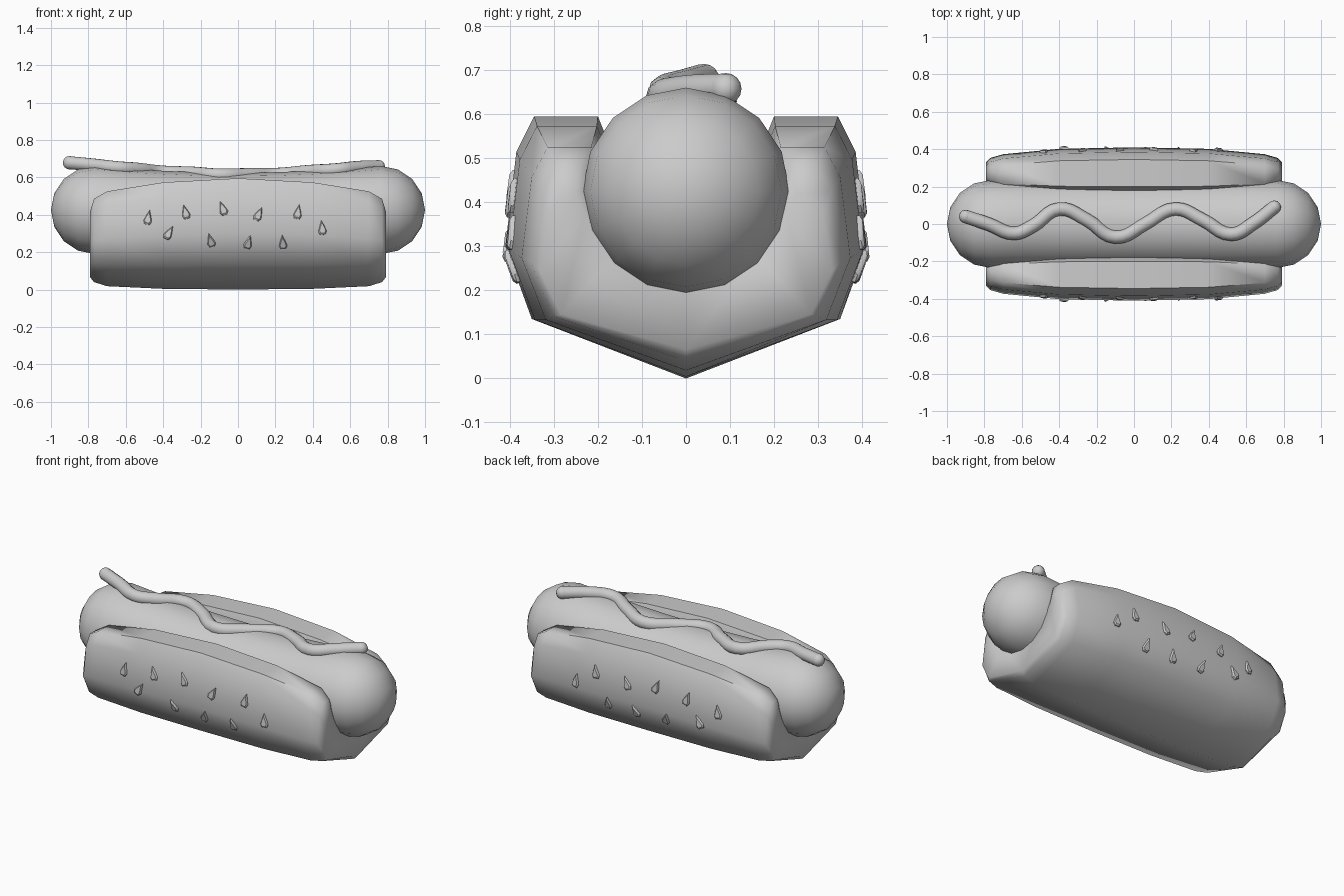
import bpy, bmesh, math
from mathutils import Vector, Matrix
from mathutils.bvhtree import BVHTree

cube = bpy.data.objects.get("Cube")
if cube:
    bpy.data.objects.remove(cube)

grey = bpy.data.materials.new("plain_grey")
grey.use_nodes = True
grey.diffuse_color = (0.6, 0.6, 0.6, 1)
grey.node_tree.nodes["Principled BSDF"].inputs["Base Color"].default_value = (0.6, 0.6, 0.6, 1)


def finish(bm, name, angle=40):
    bmesh.ops.recalc_face_normals(bm, faces=bm.faces)
    mesh = bpy.data.meshes.new(name)
    bm.to_mesh(mesh)
    mesh.materials.append(grey)
    obj = bpy.data.objects.new(name, mesh)
    bpy.context.collection.objects.link(obj)
    bpy.ops.object.select_all(action="DESELECT")
    bpy.context.view_layer.objects.active = obj
    obj.select_set(True)
    bpy.ops.object.shade_smooth_by_angle(angle=math.radians(angle))
    return obj


def bridge(bm, rings):
    for a, b in zip(rings, rings[1:]):
        n = len(a)
        for i in range(n):
            bm.faces.new((a[i], a[(i + 1) % n], b[(i + 1) % n], b[i]))


# Sausage: sagging tube with domed ends
R, HALF, SIDES = 0.235, 0.765, 16
stations = [(-HALF - R * math.cos(a), R * math.sin(a))
            for a in (math.radians(d) for d in (22.5, 45, 67.5))]
stations += [(HALF * i / 4, R) for i in range(-4, 5)]
stations += [(-x, r) for x, r in reversed(stations[:3])]
bm = bmesh.new()
rings = []
for x, r in stations:
    zc = 0.425 - 0.035 * max(0, 1 - (x / HALF) ** 2)
    rings.append([bm.verts.new((x, r * math.sin(k * math.tau / SIDES),
                                zc + r * math.cos(k * math.tau / SIDES))) for k in range(SIDES)])
bridge(bm, rings)
for ring, side in ((rings[0], -1), (rings[-1], 1)):
    tip = bm.verts.new((side, 0, 0.425))
    for i in range(SIDES):
        bm.faces.new((ring[i], ring[(i + 1) % SIDES], tip))
finish(bm, "sausage", 50)

# Bun: V-bottomed trough, tapering towards both ends
OUTER = [(0.35, 0.135), (0.41, 0.30), (0.385, 0.515), (0.345, 0.595)]
TAPER = [(0, 1, 0, 0.595, 0.18), (0.4, 0.98, 0.004, 0.573, 0.182),
         (0.7, 0.91, 0.018, 0.525, 0.195), (0.77, 0.86, 0.04, 0.485, 0.22),
         (0.79, 0.81, 0.065, 0.42, 0.23)]
bm = bmesh.new()
rings = []
for x, wide, low, top, lip in [(-t[0], *t[1:]) for t in TAPER[:0:-1]] + TAPER:
    half = [(y * wide, low + z * (top - low) / 0.595) for y, z in OUTER]
    half += [(lip + 0.02, top), (lip, top - 0.05), (0.16, 0.28)]
    section = [(0, low)] + half + [(0, 0.21)] + [(-y, z) for y, z in reversed(half)]
    rings.append([bm.verts.new((x, y, z)) for y, z in section])
bridge(bm, rings)
for ring in (rings[0], rings[-1]):
    n = len(ring)
    for i in range(n // 2 - 1):  # end caps, strips between outer and inner sides
        if i < 3:
            for s in (1, -1):
                a, b, c, d = (ring[s * k % n] for k in (i, i + 1, 7 - i, 8 - i))
                bm.faces.new((a, b, c, d))
    for s in (1, -1):
        bm.faces.new([ring[s * k % n] for k in (3, 4, 5)])
bmesh.ops.recalc_face_normals(bm, faces=bm.faces)
surface = BVHTree.FromBMesh(bm)
finish(bm, "bun", 60)

# Sauce: wavy tube along the top
WAVE = [(-0.9, 0.04), (-0.78, 0), (-0.64, -0.05), (-0.54, -0.01), (-0.4, 0.08), (-0.25, 0.02),
        (-0.1, -0.07), (0.06, 0), (0.22, 0.08), (0.37, 0.02), (0.52, -0.055), (0.64, 0.005), (0.75, 0.09)]
path = [Vector((x, y, 0.614 + 0.06 * (abs(x) / 0.85) ** 1.5 - 0.8 * y * y)) for x, y in WAVE]
curve = bpy.data.curves.new("sauce", "CURVE")
curve.dimensions = "3D"
curve.bevel_depth = 0.036
curve.bevel_resolution = 3
curve.resolution_u = 5
spline = curve.splines.new("BEZIER")
spline.bezier_points.add(len(path) - 1)
for point, co in zip(spline.bezier_points, path):
    point.co = co
    point.handle_left_type = point.handle_right_type = "AUTO"
curve.materials.append(grey)
bpy.context.collection.objects.link(bpy.data.objects.new("sauce", curve))
for co, name in ((path[0], "sauce_end_right"), (path[-1], "sauce_end_left")):
    bm = bmesh.new()
    bmesh.ops.create_uvsphere(bm, u_segments=12, v_segments=8, radius=0.036,
                              matrix=Matrix.Translation(co))
    finish(bm, name)

# Seeds: flat teardrops laid on both sides of the bun
SEEDS = [(-0.48, 0.38, 10), (-0.28, 0.41, -15), (-0.08, 0.43, -20), (0.11, 0.40, 25), (0.32, 0.41, 10),
         (-0.37, 0.30, 30), (-0.145, 0.26, -15), (0.055, 0.25, 15), (0.24, 0.25, -5), (0.45, 0.325, -5)]
DROP = [(0, 0.045), (0.014, 0.01), (0.022, -0.015), (0.014, -0.033),
        (-0.014, -0.033), (-0.022, -0.015), (-0.014, 0.01)]
bm = bmesh.new()
for side in (-1, 1):
    for x, z, turn in SEEDS:
        hit, normal, _, _ = surface.ray_cast(Vector((x, side, z)), Vector((0, -side, 0)))
        if normal.y * side < 0:
            normal = -normal
        across = Vector((0, 0, 1)).cross(normal).normalized()
        frame = Matrix((across, normal.cross(across), normal)).transposed().to_4x4()
        spin = Matrix.Rotation(math.radians(turn * side), 4, "Z")
        place = Matrix.Translation(hit) @ frame @ spin
        layers = [[bm.verts.new(place @ Vector((u * k, v * k, h))) for u, v in DROP]
                  for k, h in ((1, -0.008), (1, 0.006), (0.75, 0.012))]
        bridge(bm, layers)
        bm.faces.new(layers[0])
        bm.faces.new(layers[-1])
finish(bm, "seeds", 35)
